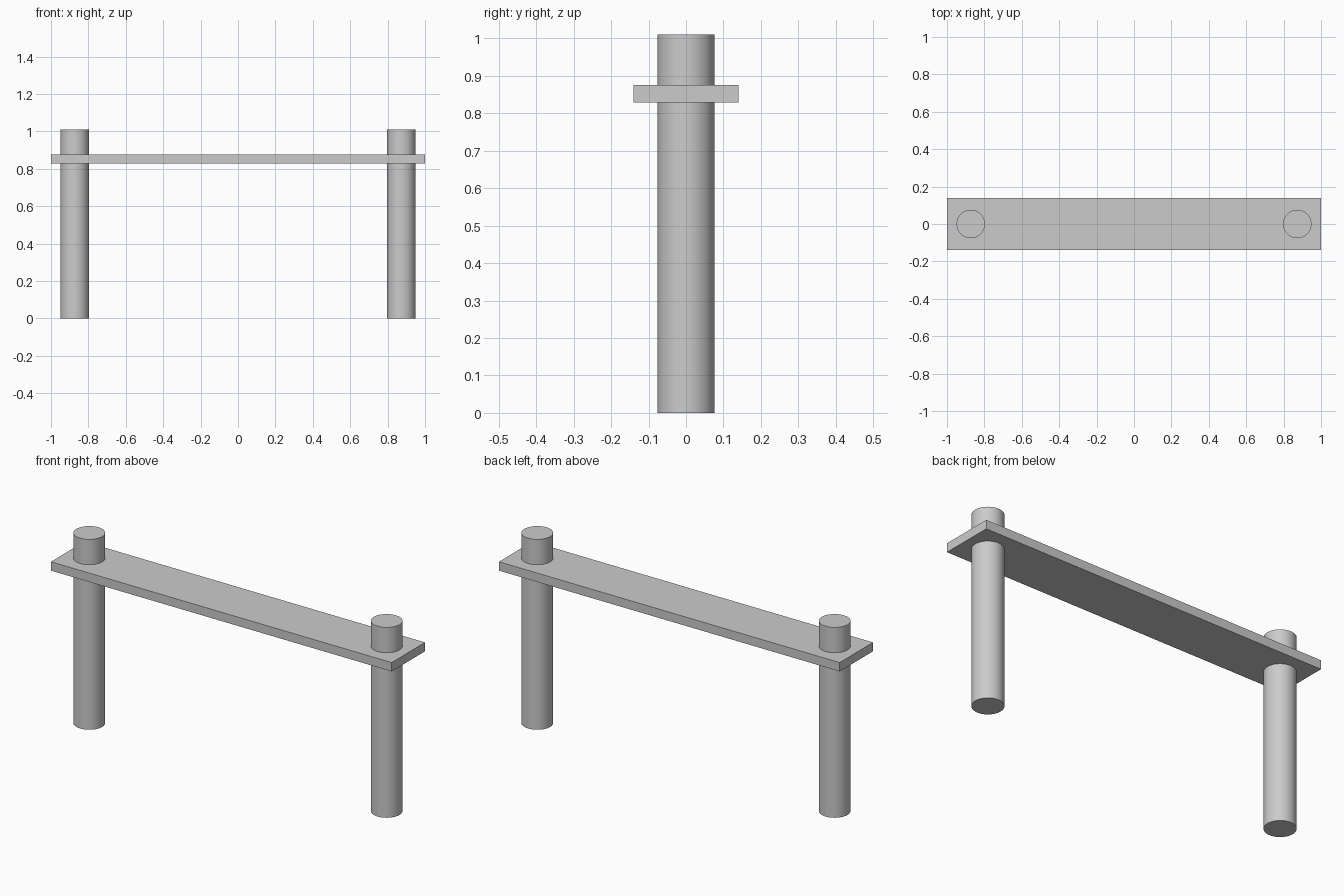
import bpy

if "Cube" in bpy.data.objects:
    bpy.data.objects.remove(bpy.data.objects["Cube"])

POST_X, POST_R, POST_H = 0.873, 0.076, 1.01
PLANK_SIZE = (2.0, 0.28, 0.047)
PLANK_Z = 0.852


def add_post(name, x):
    bpy.ops.mesh.primitive_cylinder_add(vertices=64, radius=POST_R, depth=POST_H,
                                        location=(x, 0, POST_H / 2))
    bpy.context.object.name = name
    bpy.ops.object.shade_smooth_by_angle()


# Two round posts that pass through the plank
for side, sign in (("left", -1), ("right", 1)):
    add_post(side + "_post", sign * POST_X)

# Flat horizontal plank
bpy.ops.mesh.primitive_cube_add(size=1, location=(0, 0, PLANK_Z))
plank = bpy.context.object
plank.name = "plank"
plank.scale = PLANK_SIZE
bpy.ops.object.transform_apply(location=False, rotation=False, scale=True)
